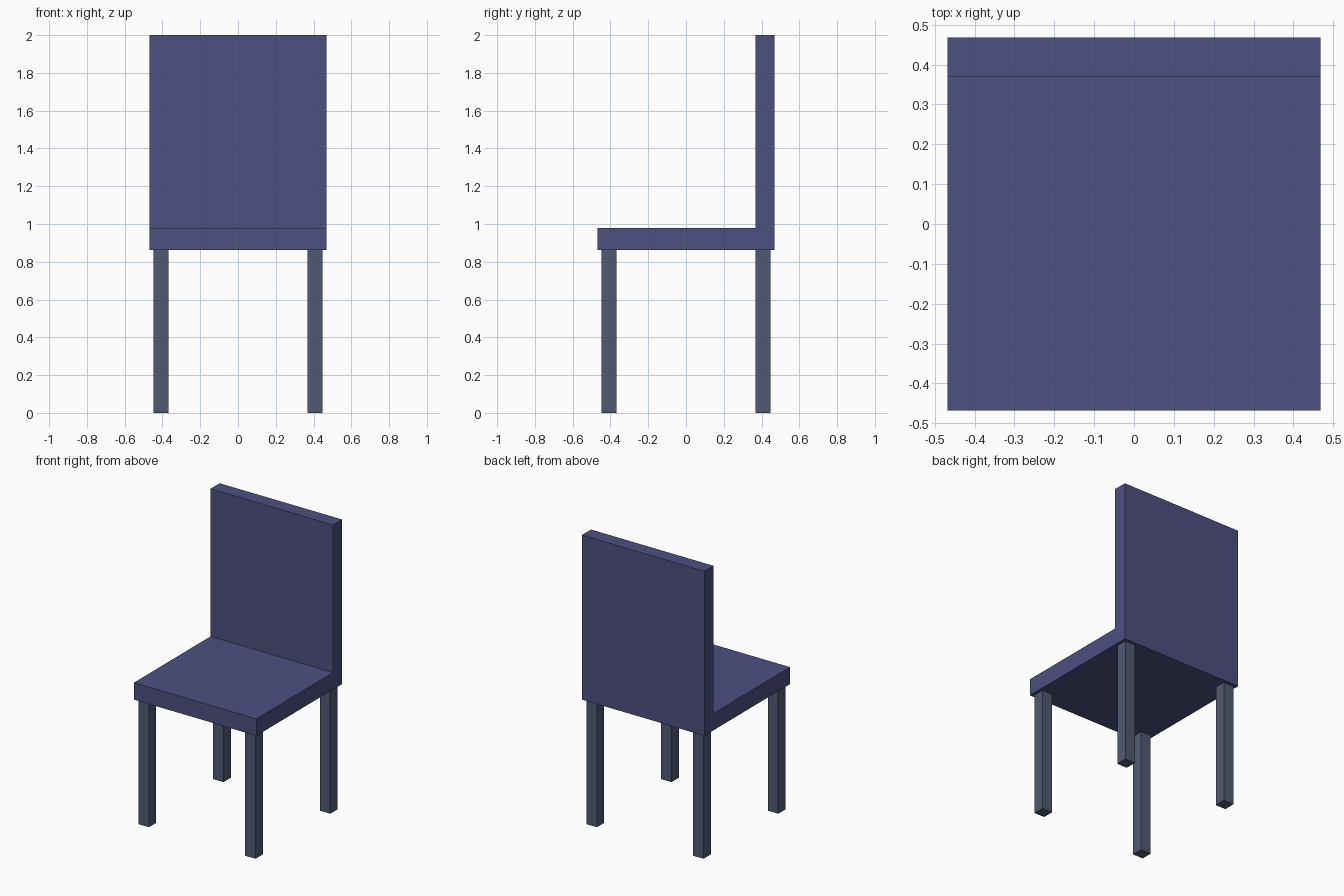
import bpy, bmesh

if "Cube" in bpy.data.objects:
    bpy.data.objects.remove(bpy.data.objects["Cube"])


def material(name, rgb):
    mat = bpy.data.materials.new(name)
    mat.diffuse_color = (*rgb, 1)
    mat.use_nodes = True
    mat.node_tree.nodes["Principled BSDF"].inputs["Base Color"].default_value = mat.diffuse_color
    return mat


def prism(name, profile, x0, x1, mat):
    """Extrude a (y, z) profile along x."""
    bm = bmesh.new()
    face = bm.faces.new([bm.verts.new((x0, y, z)) for y, z in profile])
    moved = bmesh.ops.extrude_face_region(bm, geom=[face])["geom"]
    bmesh.ops.translate(bm, vec=(x1 - x0, 0, 0),
                        verts=[v for v in moved if isinstance(v, bmesh.types.BMVert)])
    bmesh.ops.recalc_face_normals(bm, faces=bm.faces)
    mesh = bpy.data.meshes.new(name)
    bm.to_mesh(mesh)
    bm.free()
    mesh.materials.append(mat)
    obj = bpy.data.objects.new(name, mesh)
    bpy.context.collection.objects.link(obj)
    return obj


indigo = material("indigo upholstery", (0.076, 0.080, 0.216))
slate = material("slate legs", (0.084, 0.102, 0.171))

HALF = 0.468                      # half width and depth of the seat
SEAT_BOTTOM, SEAT_TOP = 0.863, 0.98
BACK_FRONT = 0.369
LEG_IN, LEG_OUT = 0.368, 0.447

# Seat and backrest share one L-shaped side profile
prism("seat_and_backrest",
      [(-HALF, SEAT_BOTTOM), (HALF, SEAT_BOTTOM), (HALF, 2.0),
       (BACK_FRONT, 2.0), (BACK_FRONT, SEAT_TOP), (-HALF, SEAT_TOP)],
      -HALF, HALF, indigo)

# Four square legs
for row, sy in (("front", -1), ("back", 1)):
    for side, sx in (("left", -1), ("right", 1)):
        y0, y1 = sorted((sy * LEG_IN, sy * LEG_OUT))
        x0, x1 = sorted((sx * LEG_IN, sx * LEG_OUT))
        prism(f"{row}_{side}_leg",
              [(y0, 0), (y1, 0), (y1, SEAT_BOTTOM), (y0, SEAT_BOTTOM)],
              x0, x1, slate)
